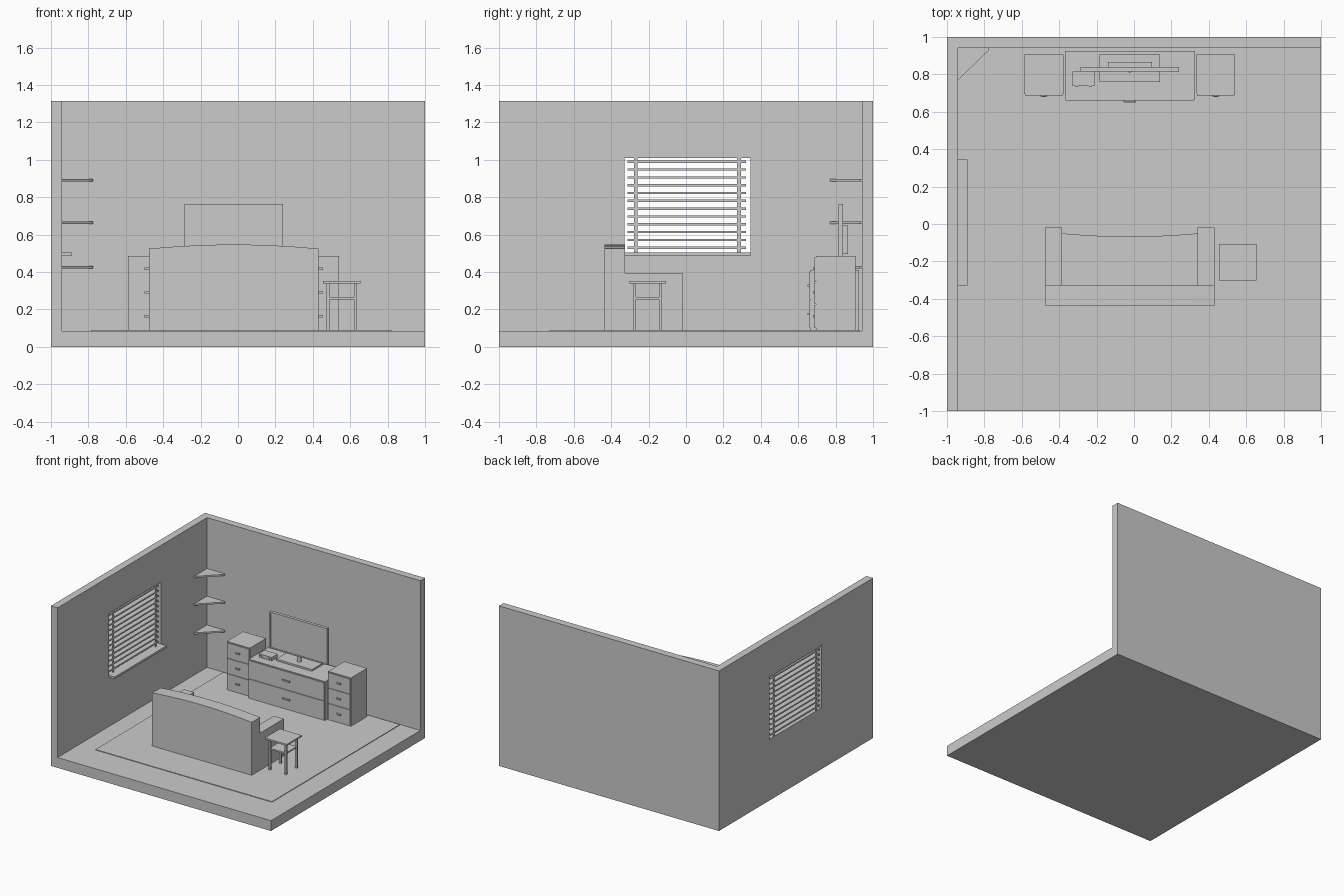
import bpy
import bmesh

if "Cube" in bpy.data.objects:
    bpy.data.objects.remove(bpy.data.objects["Cube"])


def finish(name, bm):
    bmesh.ops.recalc_face_normals(bm, faces=bm.faces)
    mesh = bpy.data.meshes.new(name)
    bm.to_mesh(mesh)
    bm.free()
    ob = bpy.data.objects.new(name, mesh)
    bpy.context.collection.objects.link(ob)
    return ob


def boxes(name, specs):
    """One object from boxes given as (x0, x1, y0, y1, z0, z1)."""
    bm = bmesh.new()
    for x0, x1, y0, y1, z0, z1 in specs:
        for v in bmesh.ops.create_cube(bm, size=1)["verts"]:
            v.co = (x0 + (v.co.x + .5) * (x1 - x0),
                    y0 + (v.co.y + .5) * (y1 - y0),
                    z0 + (v.co.z + .5) * (z1 - z0))
    return finish(name, bm)


def box(name, *spec):
    return boxes(name, [spec])


def prism(name, points, depth):
    """Extrude a closed 3D outline along a vector."""
    bm = bmesh.new()
    face = bm.faces.new([bm.verts.new(p) for p in points])
    ext = bmesh.ops.extrude_face_region(bm, geom=[face])["geom"]
    bmesh.ops.translate(bm, vec=depth,
                        verts=[g for g in ext if isinstance(g, bmesh.types.BMVert)])
    return finish(name, bm)


def cut(ob, cutter):
    mod = ob.modifiers.new("cut", 'BOOLEAN')
    mod.operation, mod.solver, mod.object = 'DIFFERENCE', 'EXACT', cutter
    bpy.context.view_layer.objects.active = ob
    bpy.ops.object.modifier_apply(modifier=mod.name)
    bpy.data.objects.remove(cutter)


def cylinder(name, x, y, z0, z1, r, n=16):
    bm = bmesh.new()
    bmesh.ops.create_cone(bm, cap_ends=True, segments=n, radius1=r, radius2=r, depth=z1 - z0)
    bmesh.ops.translate(bm, vec=(x, y, (z0 + z1) / 2), verts=bm.verts)
    return finish(name, bm)


# Room: solid block with the interior and the window opening carved out
room = box("room_shell", -1, 1, -1, 1, 0, 1.315)
cut(room, box("interior_cutter", -.94, 1.2, -1.2, .94, .085, 1.5))
cut(room, box("window_cutter", -1.1, -.9, -.33, .345, .487, 1.027))
FLOOR = .09
box("rug", -.785, .82, -.73, .93, .084, FLOOR)

# Window sill and blinds
box("window_sill", -1, -.89, -.33, .345, .487, .504)
box("blind_headrail", -.998, -.942, -.33, .345, 1.011, 1.027)
boxes("blind_slats", [(-.995, -.947, -.312, .32, z - .006, z + .006)
                      for z in [.53 + i * .0418 for i in range(12)]])
boxes("blind_tapes", [(x, x + .002, y, y + .02, .504, 1.011)
                      for x in (-.997, -.947) for y in (-.278, .273)])

# Corner shelves
for i, z in enumerate((.42, .657, .884)):
    prism(f"corner_shelf_{i + 1}",
          [(-.94, .94, z), (-.94, .77, z), (-.775, .93, z), (-.775, .94, z)], (0, 0, .013))

# Sofa: arched back, concave-fronted seat, two arms
N = 10
ts = [-1 + 2 * i / N for i in range(N + 1)]
back = [(-.475, -.437, FLOOR), (.43, -.437, FLOOR)]
back += [(-.0225 + .4525 * t, -.437, .547 - .022 * t * t) for t in reversed(ts)]
prism("sofa_back", back, (0, .11, 0))
seat = [(-.385, -.327, FLOOR), (.34, -.327, FLOOR)]
seat += [(-.0225 + .3625 * t, -.067 + .017 * t * t, FLOOR) for t in reversed(ts)]
prism("sofa_seat", seat, (0, 0, .17))
for side, x in (("left", -.475), ("right", .34)):
    box(f"sofa_arm_{side}", x, x + .09, -.327, -.02, FLOOR, .395)

# Side table
box("side_table_top", .455, .655, -.302, -.107, .34, .353)
boxes("side_table_legs", [(x, x + .016, y, y + .016, FLOOR, .341)
                          for x in (.474, .62) for y in (-.282, -.144)])
box("side_table_shelf", .48, .63, -.276, -.134, .254, .266)


def drawer_unit(name, x0, x1, y0, y1, top, count, handle_w):
    """Cabinet carcass with stacked drawer fronts and bar handles."""
    box(name + "_body", x0, x1, y0 + .006, y1, FLOOR, top)
    step = (top - FLOOR - .016) / count
    cx, h = (x0 + x1) / 2, handle_w / 2
    fronts, handles = [], []
    for i in range(count):
        z = FLOOR + .01 + i * step
        fronts.append((x0 + .004, x1 - .004, y0, y0 + .007, z + .002, z + step - .002))
        m = z + step / 2
        handles.append((cx - h, cx + h, y0 - .01, y0 - .004, m - .006, m + .006))
        for hx in (cx - h, cx + h - .008):
            handles.append((hx, hx + .008, y0 - .005, y0 + .001, m - .006, m + .006))
    boxes(name + "_drawers", fronts)
    boxes(name + "_handles", handles)


drawer_unit("left_cabinet", -.588, -.378, .688, .905, .487, 3, .035)
drawer_unit("right_cabinet", .333, .54, .688, .905, .487, 3, .035)
drawer_unit("media_stand", -.37, .325, .66, .925, .41, 2, .065)

# Television: panel with recessed screen, rear bulge, neck and base
tv = box("television_panel", -.285, .24, .815, .84, .465, .765)
cut(tv, box("screen_cutter", -.275, .23, .80, .819, .475, .755))
box("television_rear", -.14, .095, .839, .866, .497, .65)
cylinder("television_neck", -.0225, .828, .42, .47, .018)
box("television_base", -.185, .14, .76, .905, .41, .424)

# Media player box with two front knobs
box("player_box", -.328, -.21, .738, .815, .41, .438)
boxes("player_knobs", [(x, x + .014, .732, .739, .418, .43) for x in (-.313, -.24)])
